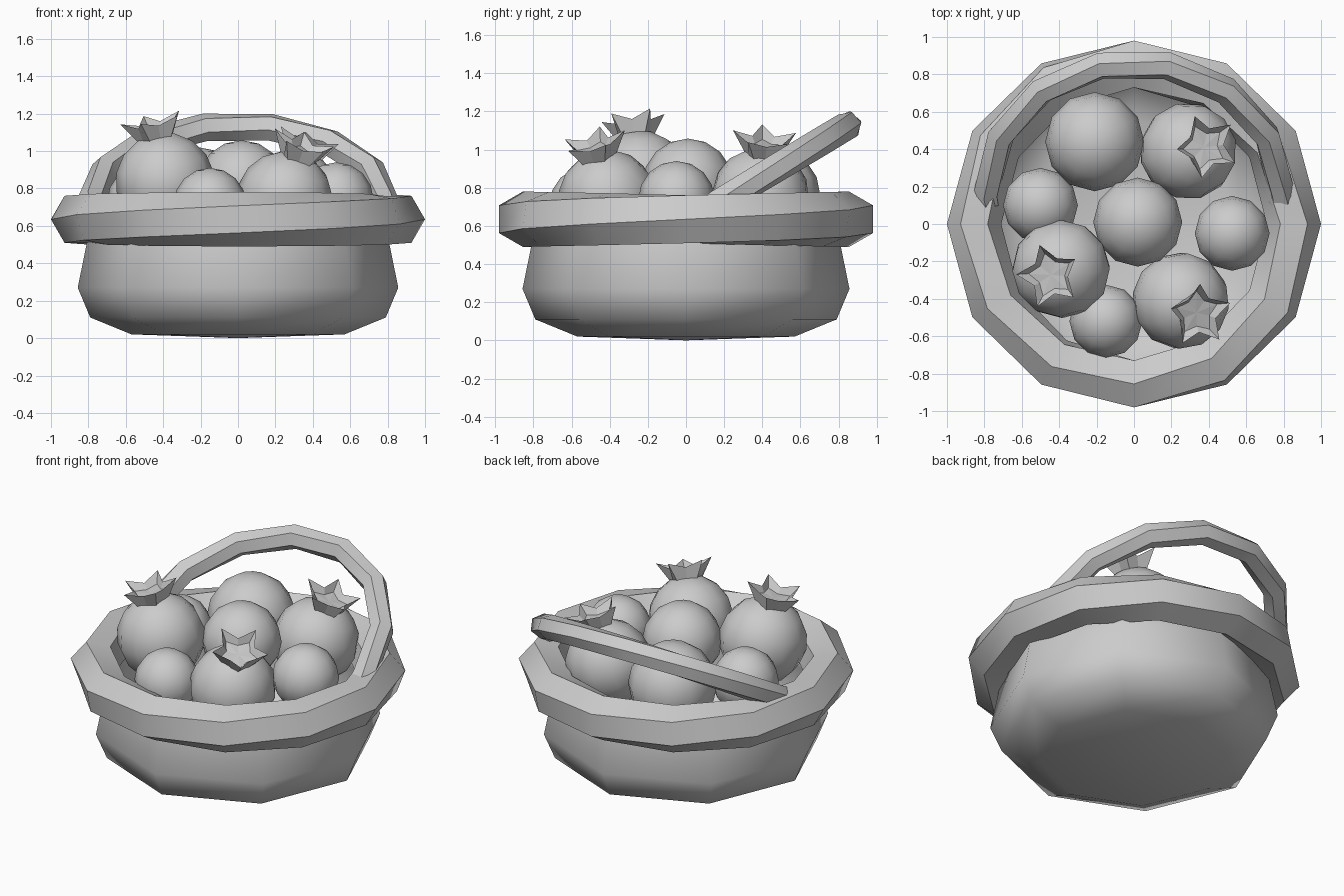
import bpy, bmesh
from math import sin, cos, pi, radians
from mathutils import Vector

if "Cube" in bpy.data.objects:
    bpy.data.objects.remove(bpy.data.objects["Cube"])


def add_object(name, verts, faces, smooth_angle=None):
    me = bpy.data.meshes.new(name)
    me.from_pydata(verts, [], faces)
    bm = bmesh.new()
    bm.from_mesh(me)
    bmesh.ops.recalc_face_normals(bm, faces=bm.faces)
    bm.to_mesh(me)
    bm.free()
    ob = bpy.data.objects.new(name, me)
    bpy.context.collection.objects.link(ob)
    if smooth_angle:
        bpy.ops.object.select_all(action='DESELECT')
        ob.select_set(True)
        bpy.context.view_layer.objects.active = ob
        bpy.ops.object.shade_smooth_by_angle(angle=radians(smooth_angle))
    return ob


def twisted_tube(name, frames, radius, twist, closed):
    """Six-sided tube; frames are (centre, outward, up), twist is degrees per step."""
    verts, faces, n = [], [], len(frames)
    for i, (c, out, up) in enumerate(frames):
        for k in range(6):
            a = radians(60 * k + twist * i)
            verts.append(c + radius * (cos(a) * out + sin(a) * up))
    for i in range(n if closed else n - 1):
        j = (i + 1) % n
        # a closed tube meets itself after turning a whole number of sides
        s = round(twist * n / 60) if i == n - 1 else 0
        for k in range(6):
            faces.append((i * 6 + k, i * 6 + (k + 1) % 6,
                          j * 6 + (k + 1 - s * -1) % 6, j * 6 + (k + s) % 6))
    if not closed:
        faces += [tuple(range(6)), tuple(range(n * 6 - 6, n * 6))]
    return add_object(name, verts, faces, 35)


# Basket bowl: eight-sided lathe with a thin wall
profile = [(0.57, 0.02), (0.79, 0.11), (0.857, 0.27), (0.81, 0.50), (0.80, 0.62)]
verts = [Vector((r * cos(k * pi / 4), r * sin(k * pi / 4), z))
         for r, z in profile for k in range(8)] + [Vector((0, 0, 0))]
faces = [(i * 8 + k, i * 8 + (k + 1) % 8, i * 8 + 8 + (k + 1) % 8, i * 8 + 8 + k)
         for i in range(len(profile) - 1) for k in range(8)]
faces += [(len(verts) - 1, (k + 1) % 8, k) for k in range(8)]
bowl = add_object("basket_bowl", verts, faces, 60)
wall = bowl.modifiers.new("wall", 'SOLIDIFY')
wall.thickness = 0.02
wall.offset = -1

# Twisted rim
up = Vector((0, 0, 1))
frames = []
for i in range(12):
    out = Vector((cos(i * pi / 6), sin(i * pi / 6), 0))
    frames.append((out * 0.855 + up * 0.635, out, up))
twisted_tube("rim", frames, 0.145, 10, True)

# Handle: twisted arch leaning backwards
lean = Vector((0, cos(radians(31)), sin(radians(31))))
side = Vector((1, 0, 0))
frames = []
for i in range(8):
    a = pi * i / 7
    out = cos(a) * side + sin(a) * lean
    frames.append((Vector((0, 0.17, 0.72)) + 0.79 * cos(a) * side + 0.81 * sin(a) * lean,
                   out, side.cross(lean)))
frames.insert(0, (frames[0][0] - lean * 0.06, frames[0][1], frames[0][2]))
frames.append((frames[-1][0] - lean * 0.06, frames[-1][1], frames[-1][2]))
twisted_tube("handle", frames, 0.075, 10, False)


# Fruit: smooth ball, optionally with a five-pointed crown
def fruit(name, centre, r, crown_dir=None, spin=0):
    q = Vector(crown_dir or (0, 0, 1)).normalized().to_track_quat('Z', 'Y')
    bm = bmesh.new()
    bmesh.ops.create_uvsphere(bm, u_segments=12, v_segments=8, radius=r)
    for f in bm.faces:
        f.smooth = True
    me = bpy.data.meshes.new(name)
    bm.to_mesh(me)
    bm.free()
    ob = bpy.data.objects.new(name, me)
    bpy.context.collection.objects.link(ob)
    ob.location = centre
    ob.rotation_mode = 'QUATERNION'
    ob.rotation_quaternion = q
    if not crown_dir:
        return
    # rings: foot, flared star tips, inner floor
    rings = [((0.10, -0.03), (0.085, -0.03)), ((0.175, 0.085), (0.10, 0.05)),
             ((0.12, 0.02), (0.075, 0.015))]
    pts = []
    for ring in rings:
        for k in range(10):
            rad, h = ring[k % 2]
            a = radians(spin) + k * pi / 5
            pts.append(Vector((rad * cos(a), rad * sin(a), h + r)))
    pts.append(Vector((0, 0, r + 0.015)))
    quads = [(i * 10 + k, i * 10 + (k + 1) % 10, i * 10 + 10 + (k + 1) % 10, i * 10 + 10 + k)
             for i in range(2) for k in range(10)]
    quads += [(30, 20 + k, 20 + (k + 1) % 10) for k in range(10)]
    crown = add_object(name + "_crown", [q @ p + Vector(centre) for p in pts], quads)


fruit("large_fruit_left", (-0.39, -0.24, 0.835), 0.265, (-0.05, -0.03, 0.25), 20)
fruit("large_fruit_front", (0.25, -0.41, 0.74), 0.26, (0.08, -0.06, 0.24), 40)
fruit("large_fruit_back", (0.29, 0.39, 0.75), 0.26, (0.08, 0.02, 0.25), 10)
fruit("plain_fruit_back", (-0.21, 0.44, 0.755), 0.265)
fruit("plain_fruit_centre", (0.02, 0.01, 0.82), 0.238)
fruit("small_fruit_left", (-0.50, 0.10, 0.73), 0.2)
fruit("small_fruit_right", (0.525, -0.05, 0.74), 0.2)
fruit("small_fruit_front", (-0.15, -0.52, 0.715), 0.195)
